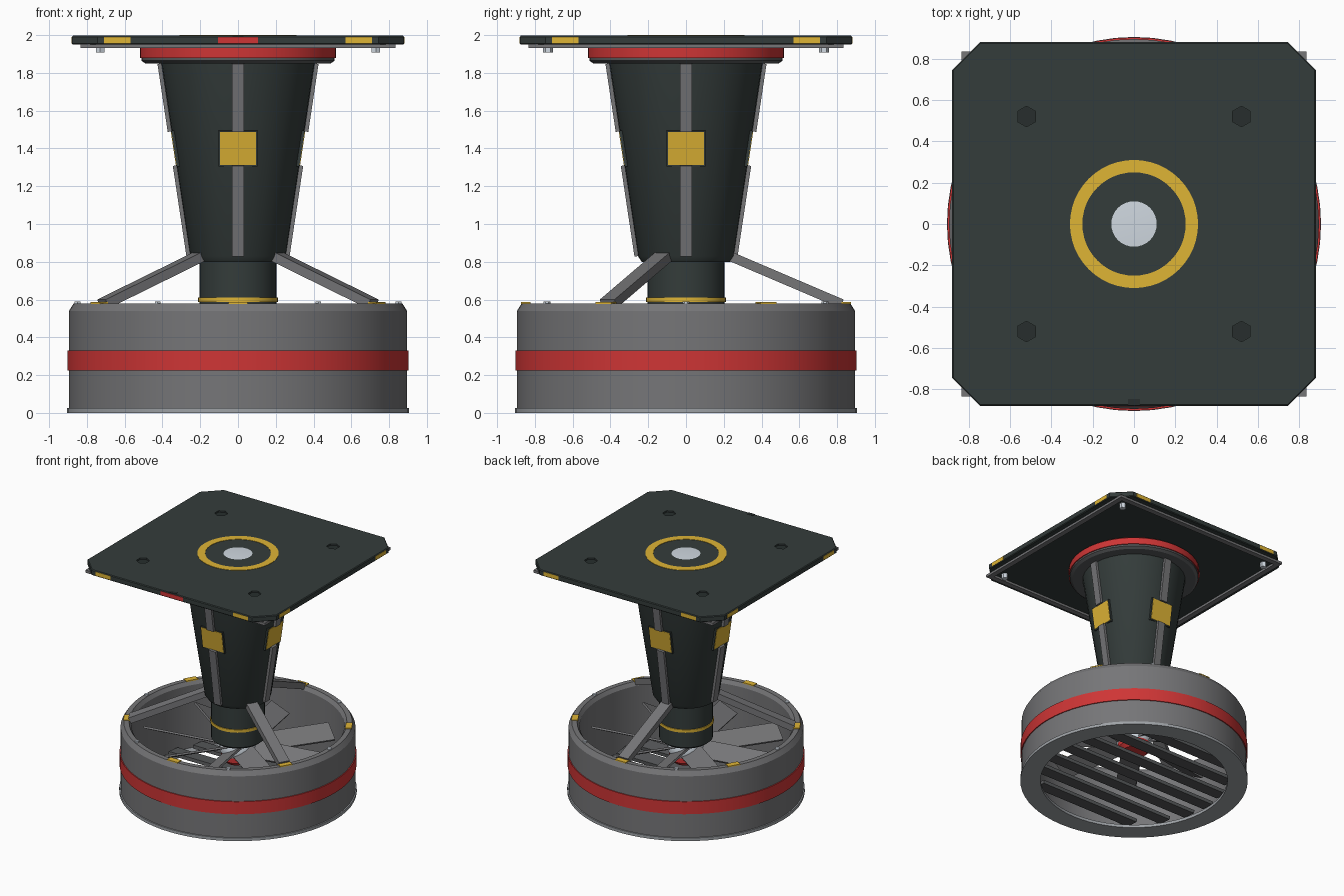
import bpy, bmesh, math
from mathutils import Matrix, Vector

if "Cube" in bpy.data.objects:
    bpy.data.objects.remove(bpy.data.objects["Cube"], do_unlink=True)


def material(name, r, g, b):
    m = bpy.data.materials.new(name)
    m.use_nodes = True
    m.diffuse_color = (r, g, b, 1)
    m.node_tree.nodes["Principled BSDF"].inputs["Base Color"].default_value = (r, g, b, 1)
    return m


DARK = material("dark green grey", 0.034, 0.045, 0.043)
BLACK = material("near black", 0.02, 0.027, 0.026)
GREY = material("mid grey", 0.18, 0.18, 0.187)
PALE = material("pale steel grey", 0.34, 0.36, 0.38)
SLATE = material("slate grey", 0.1, 0.104, 0.108)
RED = material("signal red", 0.62, 0.036, 0.036)
YELLOW = material("warning yellow", 0.74, 0.46, 0.036)
STEEL = material("bright steel", 0.63, 0.69, 0.75)


def finish(name, bm, mat, smooth=False):
    bmesh.ops.recalc_face_normals(bm, faces=bm.faces)
    me = bpy.data.meshes.new(name)
    bm.to_mesh(me)
    bm.free()
    me.materials.append(mat)
    ob = bpy.data.objects.new(name, me)
    bpy.context.collection.objects.link(ob)
    if smooth:
        bpy.ops.object.select_all(action="DESELECT")
        ob.select_set(True)
        bpy.context.view_layer.objects.active = ob
        bpy.ops.object.shade_smooth_by_angle(angle=math.radians(30))
    return ob


def lathe(name, profile, mat, ring=False, seg=48):
    """Turn (radius, height) points about z; ring joins the last point to the first."""
    bm = bmesh.new()
    vs = [bm.verts.new((r, 0, z)) for r, z in profile]
    edges = [bm.edges.new(p) for p in zip(vs, vs[1:])]
    if ring:
        edges.append(bm.edges.new((vs[-1], vs[0])))
    bmesh.ops.spin(bm, geom=vs + edges, cent=(0, 0, 0), axis=(0, 0, 1),
                   angle=math.tau, steps=seg)
    bmesh.ops.remove_doubles(bm, verts=bm.verts, dist=1e-4)
    return finish(name, bm, mat, True)


def box(name, size, matrix, mat):
    bm = bmesh.new()
    bmesh.ops.create_cube(bm, size=1, matrix=matrix @ Matrix.Diagonal((*size, 1)))
    return finish(name, bm, mat)


def peg(name, radius, depth, loc, mat):
    bm = bmesh.new()
    bmesh.ops.create_cone(bm, cap_ends=True, segments=6, radius1=radius, radius2=radius,
                          depth=depth, matrix=Matrix.Translation(loc))
    return finish(name, bm, mat)


def turn(deg, axis="Z"):
    return Matrix.Rotation(math.radians(deg), 4, axis)


def beam(name, deg, a, b, width, thick, mat):
    """Box from a to b, both (radius, height), in the vertical plane at angle deg."""
    (r1, z1), (r2, z2) = a, b
    pitch = math.degrees(math.atan2(z2 - z1, r2 - r1))
    mid = Matrix.Translation(((r1 + r2) / 2, 0, (z1 + z2) / 2))
    length = math.hypot(r2 - r1, z2 - z1)
    return box(name, (length, width, thick), turn(deg) @ mid @ turn(-pitch, "Y"), mat)


# Duct shell, bottom flange and painted band
lathe("duct_shell", [(0.895, 0.02), (0.895, 0.54), (0.87, 0.58), (0.83, 0.58),
                     (0.81, 0.55), (0.81, 0.02)], GREY, True, 64)
lathe("bottom_flange", [(0.905, 0), (0.905, 0.025), (0.745, 0.025), (0.745, 0)],
      PALE, True, 64)
lathe("duct_band", [(0.903, 0.225), (0.903, 0.33), (0.89, 0.33), (0.89, 0.225)],
      RED, True, 64)

# Rim markers and bolts
for i in range(6):
    at = Matrix.Translation((0.848, 0, 0.5815))
    box(f"rim_marker_{i}", (0.05, 0.1, 0.009), turn(30 + 60 * i) @ at, YELLOW)
    peg(f"rim_bolt_{i}", 0.018, 0.014, turn(60 * i) @ Vector((0.85, 0, 0.582)), STEEL)

# Bottom louvre slats
for i in range(-3, 4):
    y = i * 0.2
    span = 2 * math.sqrt(0.77 ** 2 - y * y)
    box(f"louvre_slat_{i + 3}", (span, 0.12, 0.028),
        Matrix.Translation((0, y, 0.06)) @ turn(-6, "X"), SLATE)

# Fan rotor
for i in range(8):
    box(f"fan_blade_{i}", (0.65, 0.17, 0.016),
        turn(10 + 45 * i) @ Matrix.Translation((0.435, 0, 0.38)) @ turn(28, "X"), GREY)
lathe("rotor_hub", [(0, 0.33), (0.13, 0.33), (0.14, 0.35), (0.14, 0.4), (0.11, 0.46), (0, 0.46)],
      STEEL, seg=24)
lathe("rotor_cap", [(0, 0.25), (0.1, 0.26), (0.13, 0.29), (0.13, 0.33), (0, 0.33)],
      RED, seg=24)

# Neck and its stripe
lathe("neck", [(0, 0.44), (0.18, 0.44), (0.205, 0.46), (0.205, 0.82), (0, 0.82)], DARK, seg=32)
lathe("neck_stripe", [(0.212, 0.588), (0.212, 0.612), (0.2, 0.612), (0.2, 0.588)],
      YELLOW, True, 32)

# Tapered column
FOOT, HEAD = (0.255, 0.83), (0.41, 1.86)


def cone_point(z, out=0.0):
    t = (z - FOOT[1]) / (HEAD[1] - FOOT[1])
    return (FOOT[0] + t * (HEAD[0] - FOOT[0]) + out, z)


lathe("column", [(0, 0.8), (0.235, 0.8), FOOT, HEAD, (0, 1.86)], DARK, seg=32)

# Ribs and warning plates on four sides
for i in range(4):
    a = 90 * i
    beam(f"lower_rib_{i}", a, cone_point(0.83), cone_point(1.31), 0.065, 0.036, GREY)
    beam(f"upper_rib_{i}", a, cone_point(1.49), cone_point(1.85), 0.065, 0.036, GREY)
    beam(f"plate_backing_{i}", a, cone_point(1.305, -0.012), cone_point(1.495, -0.012),
         0.205, 0.02, DARK)
    beam(f"warning_plate_{i}", a, cone_point(1.313, -0.0025), cone_point(1.487, -0.0025),
         0.192, 0.008, YELLOW)

# Three struts from column foot to duct rim
for i in range(3):
    beam(f"strut_{i}", 90 + 120 * i, (0.22, 0.835), (0.825, 0.577), 0.09, 0.05, GREY)

# Collar under the platform
lathe("collar_flange", [(0, 1.85), (0.49, 1.85), (0.512, 1.865), (0.512, 1.882), (0, 1.882)],
      SLATE)
lathe("collar_band", [(0, 1.88), (0.52, 1.88), (0.52, 1.935), (0.5, 1.95), (0, 1.95)], RED)

# Platform with cut corners
bm = bmesh.new()
H, C = 0.88, 0.745
outline = [(H, -C), (H, C), (C, H), (-C, H), (-H, C), (-H, -C), (-C, -H), (C, -H)]
base = bm.faces.new([bm.verts.new((x, y, 1.95)) for x, y in outline])
up = bmesh.ops.extrude_face_region(bm, geom=[base])["geom"]
bmesh.ops.translate(bm, vec=(0, 0, 0.047),
                    verts=[v for v in up if isinstance(v, bmesh.types.BMVert)])
rim = [e for e in bm.edges if abs(e.verts[0].co.z - e.verts[1].co.z) < 1e-4]
bmesh.ops.bevel(bm, geom=rim, offset=0.006, segments=1, affect="EDGES")
platform = finish("platform", bm, DARK)

# Edge markers and frame rails on four sides
for i in range(4):
    side = turn(90 * i)
    for s in (-1, 1):
        box(f"edge_marker_{i}_{s}", (0.14, 0.008, 0.034),
            side @ Matrix.Translation((s * 0.64, -0.8775, 1.9735)), YELLOW)
    box(f"frame_rail_{i}", (1.67, 0.045, 0.022),
        side @ Matrix.Translation((0, -0.8125, 1.942)), GREY)
box("front_marker", (0.21, 0.008, 0.034), Matrix.Translation((0, -0.878, 1.9735)), RED)
box("front_notch", (0.06, 0.03, 0.003), Matrix.Translation((0, -0.862, 1.9975)), BLACK)

# Corner bolts below, hex sockets cut into the top
for x in (-1, 1):
    for y in (-1, 1):
        peg(f"corner_bolt_{x}_{y}", 0.026, 0.045, (x * 0.73, y * 0.73, 1.93), STEEL)
        cutter = peg("socket_cutter", 0.05, 0.04, (x * 0.52, y * 0.52, 2.0), DARK)
        cutter.hide_render = True
        cut = platform.modifiers.new("socket", "BOOLEAN")
        cut.object = cutter
        cut.solver = "EXACT"
        bpy.context.view_layer.objects.active = platform
        bpy.ops.object.modifier_apply(modifier=cut.name)
        bpy.data.objects.remove(cutter, do_unlink=True)
        peg(f"socket_floor_{x}_{y}", 0.049, 0.006, (x * 0.52, y * 0.52, 1.982), BLACK)

# Target ring and centre stud
lathe("target_ring", [(0.25, 1.99), (0.25, 2.0), (0.31, 2.0), (0.31, 1.99)], YELLOW, True)
lathe("centre_stud", [(0, 1.99), (0.115, 1.99), (0.11, 1.997), (0.07, 1.999), (0, 2.0)],
      STEEL, seg=32)
